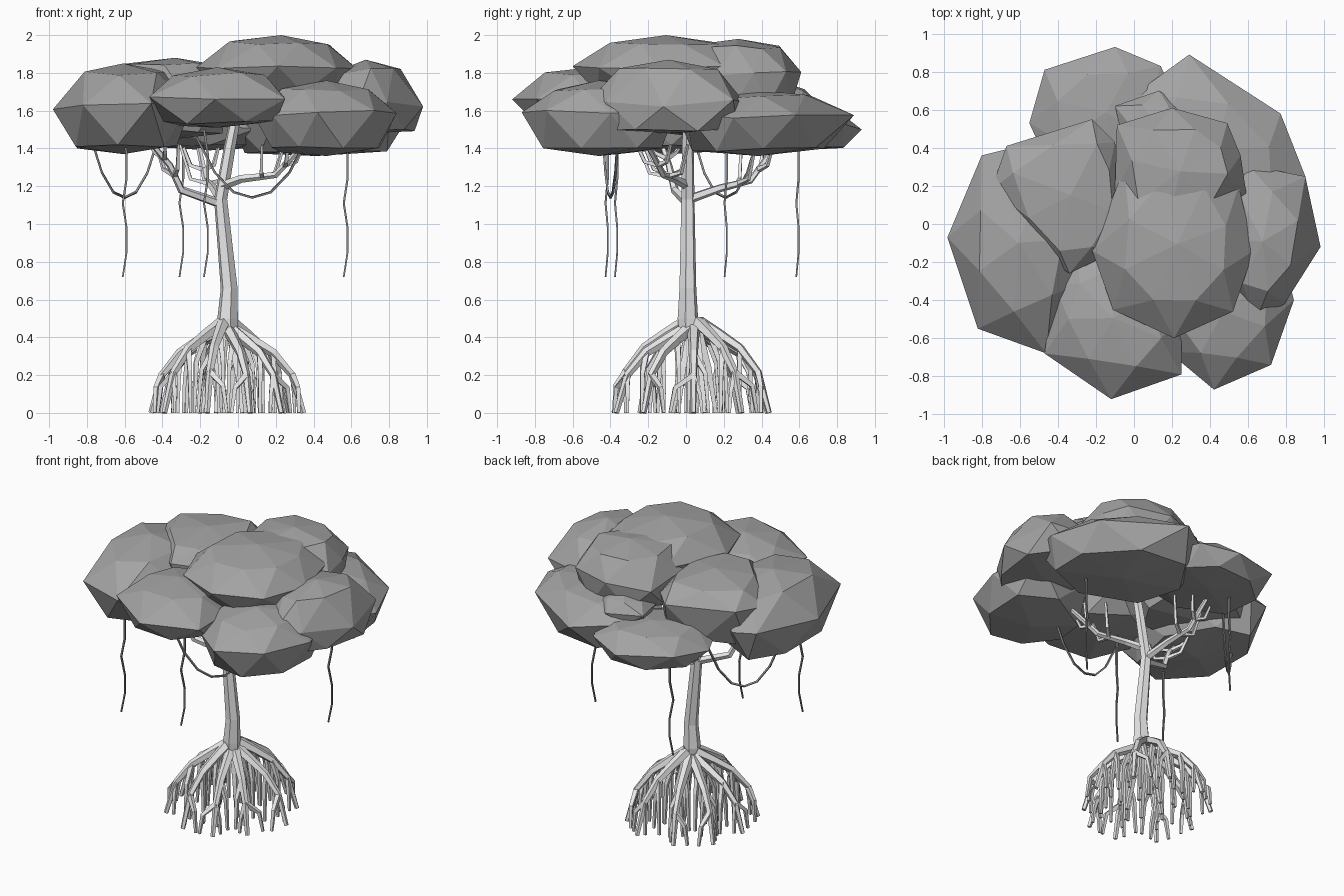
import bpy, bmesh, math, random
from mathutils import Vector, Matrix

random.seed(4)
cube = bpy.data.objects.get("Cube")
if cube:
    bpy.data.objects.remove(cube, do_unlink=True)


def material(name, v):
    m = bpy.data.materials.new(name)
    m.use_nodes = True
    m.diffuse_color = (v, v, v, 1)
    m.node_tree.nodes["Principled BSDF"].inputs["Base Color"].default_value = (v, v, v, 1)
    return m


BARK = material("pale bark grey", 0.82)
LEAF = material("leaf grey", 0.37)
VINE = material("vine grey", 0.27)


def finish(name, bm, mat):
    bmesh.ops.recalc_face_normals(bm, faces=bm.faces[:])
    mesh = bpy.data.meshes.new(name)
    bm.to_mesh(mesh)
    bm.free()
    mesh.materials.append(mat)
    obj = bpy.data.objects.new(name, mesh)
    bpy.context.scene.collection.objects.link(obj)


def tube(bm, points, radii, sides=5):
    """Tapered faceted tube along a path."""
    pts = [Vector(p) for p in points]
    last = len(pts) - 1
    tangents = [(pts[min(i + 1, last)] - pts[max(i - 1, 0)]).normalized() for i in range(last + 1)]
    side = tangents[0].orthogonal().normalized()
    rings = []
    for i, (p, t) in enumerate(zip(pts, tangents)):
        if i:
            side = tangents[i - 1].rotation_difference(t) @ side
        r = radii[0] + (radii[1] - radii[0]) * i / last if len(radii) == 2 else radii[i]
        rings.append([bm.verts.new(p + Matrix.Rotation(math.tau * k / sides, 3, t) @ side * r)
                      for k in range(sides)])
    for a, b in zip(rings, rings[1:]):
        for k in range(sides):
            n = (k + 1) % sides
            bm.faces.new((a[k], a[n], b[n], b[k]))
    bm.faces.new(rings[0][::-1])
    bm.faces.new(rings[-1])


def clump(name, low, mid, high, outline, belly=0.86, crown=0.7):
    """Faceted leaf clump: widest outline at mid height, offset rings above and below."""
    bm = bmesh.new()
    pts = [Vector(p).to_3d() for p in outline]
    n = len(pts)
    centre = sum(pts, Vector()) / n
    rim = [bm.verts.new((p.x, p.y, mid + random.uniform(-0.02, 0.02))) for p in pts]
    for tip, scale, level in ((high, crown, 0.74), (low, belly, 0.86)):
        ring = []
        for k in range(n):
            p = centre.lerp((pts[k] + pts[(k + 1) % n]) / 2, scale)
            p.z = mid + (tip - mid) * (level + random.uniform(-0.08, 0.08))
            ring.append(bm.verts.new(p))
        pole = bm.verts.new((centre.x, centre.y, tip))
        for k in range(n):
            j = (k + 1) % n
            bm.faces.new((rim[k], rim[j], ring[k]))
            bm.faces.new((ring[k], rim[j], ring[j]))
            bm.faces.new((ring[k], ring[j], pole))
    finish(name, bm, LEAF)


# Overlapping leaf clumps
clump("leaf_top_front", 1.68, 1.84, 2.0,
      [(-.22, -.14), (-.11, -.45), (.21, -.6), (.52, -.46), (.63, -.14), (.55, .2), (.3, .45), (-.05, .3)])
clump("leaf_top_back", 1.6, 1.8, 1.98,
      [(-.1, .18), (-.09, .52), (.2, .61), (.49, .53), (.56, .36), (.59, .16), (.3, -.1), (0, -.05)], 0.95, 0.75)
clump("leaf_upper_right", 1.45, 1.75, 1.88,
      [(-.75, .18), (-.67, .41), (-.22, .55), (-.1, .43), (-.06, .2), (-.05, -.12), (-.34, -.26), (-.47, -.17)],
      0.9, 0.8)
clump("leaf_right", 1.37, 1.62, 1.85,
      [(-.98, -.07), (-.8, .36), (-.64, .4), (-.3, .15), (-.25, -.3), (-.46, -.68), (-.82, -.55)])
clump("leaf_front", 1.51, 1.68, 1.83,
      [(-.42, -.32), (-.47, -.68), (-.12, -.92), (.25, -.79), (.25, -.5), (.05, -.1), (-.3, -.15)])
clump("leaf_front_left", 1.36, 1.59, 1.76,
      [(.18, -.67), (.42, -.87), (.72, -.74), (.84, -.4), (.75, -.05), (.3, -.1), (.08, -.4)])
clump("leaf_left", 1.48, 1.64, 1.87,
      [(.98, -.12), (.9, .25), (.6, .31), (.42, .15), (.4, -.3), (.64, -.51), (.79, -.42)], 0.98)
clump("leaf_back_left", 1.36, 1.57, 1.71,
      [(.29, .89), (.77, .58), (.9, .25), (.8, 0), (.2, -.05), (-.05, .35), (0, .68)])
clump("leaf_back_right", 1.39, 1.52, 1.63,
      [(-.1, .93), (-.47, .81), (-.55, .53), (-.4, .2), (.1, .2), (.25, .6), (.14, .83)])
clump("leaf_back_small", 1.55, 1.64, 1.74,
      [(-.1, .62), (.13, .7), (.3, .6), (.25, .4), (-.05, .4)])

# Bent trunk
bm = bmesh.new()
tube(bm, [(-0.05, 0.01, 0.38), (-0.055, 0.01, 0.5), (-0.047, 0.01, 0.66),
          (-0.092, 0.01, 1.13), (-0.045, 0.01, 1.4), (0.01, 0.01, 1.68)],
     [0.045, 0.056, 0.046, 0.036, 0.032, 0.026], 6)
finish("trunk", bm, BARK)

# Main branches with short forked twigs
bm = bmesh.new()
branches = [
    [(-0.09, 0.01, 1.13), (-0.13, 0.18, 1.19), (-0.17, 0.34, 1.23), (-0.21, 0.48, 1.42)],
    [(-0.09, 0.01, 1.20), (0.02, -0.06, 1.24), (0.20, -0.12, 1.26), (0.36, -0.21, 1.43)],
    [(-0.10, 0.01, 1.11), (-0.30, -0.06, 1.18), (-0.36, -0.09, 1.31), (-0.46, -0.13, 1.43)],
]
for path in branches:
    tube(bm, path, [0.026, 0.014])
    knee, bend, tip = (Vector(p) for p in path[1:])
    out = (tip - knee).normalized()
    across = Vector((-out.y, out.x, 0)).normalized()
    for s in (-1, 1):
        for start, reach in ((knee.lerp(bend, 0.6), 0.13), (bend.lerp(tip, 0.3), 0.09)):
            elbow = start + across * s * reach * 0.7 + out * 0.04
            end = elbow + across * s * reach * 0.4 + out * 0.03
            end.z = 1.42
            tube(bm, [start, elbow, end], [0.017, 0.009], 4)
finish("branches", bm, BARK)

# Arching stilt roots with drop legs, spread slightly wider front to back
centre = Vector((-0.065, 0.04, 0))
profile = [(0.03, 0.49), (0.13, 0.43), (0.25, 0.35), (0.35, 0.22), (0.41, 0.0)]
bm = bmesh.new()
count = 10
for i in range(count):
    ang = math.tau * (i + random.uniform(-0.12, 0.12)) / count
    grow = random.uniform(0.92, 1.01)
    lift = random.uniform(0.9, 1.0)

    def at(r, z, turn=0.0):
        return centre + Vector((math.cos(ang + turn) * r * grow, math.sin(ang + turn) * r * grow * 1.1, z * lift))

    tube(bm, [at(r, z) for r, z in profile], [0.036, 0.015])
    for k, (r, z) in enumerate(profile[1:4]):
        # side root forking away, then dropping to the ground
        turn = (1 if (i + k) % 2 else -1) * random.uniform(0.15, 0.3)
        tube(bm, [at(r, z), at(r + 0.04, z * 0.66, turn * 0.8), at(r + 0.05, 0, turn)],
             [0.021, 0.011], 4)
        # straight leg
        if k:
            tube(bm, [at(r, z), at(r + 0.01, z * 0.5, -turn * 0.3), at(r + 0.015, 0, -turn * 0.4)],
                 [0.018, 0.01], 4)
# Steep inner roots below the trunk
for i in range(5):
    a = math.tau * (i + 0.4) / 5
    d = Vector((math.cos(a), math.sin(a), 0))
    tube(bm, [centre + d * r + Vector((0, 0, z)) for r, z in ((0.02, 0.46), (0.08, 0.24), (0.12, 0))],
         [0.03, 0.014], 4)
finish("stilt_roots", bm, BARK)

# Hanging vines
bm = bmesh.new()
for x, y in ((-0.60, -0.42), (-0.30, 0.59), (-0.17, -0.37), (0.57, 0.21)):
    path = []
    for k in range(7):
        wob = 0.01 * (-1 if k % 3 == 0 else 1)
        path.append((x + wob, y + wob * 0.6, 1.50 - k * 0.13))
    tube(bm, path, [0.009, 0.006], 4)
finish("hanging_vines", bm, VINE)

# Looped vines slung under the leaves
bm = bmesh.new()
for a, b in (((-0.78, 0.04), (-0.42, 0.38)), ((-0.22, -0.44), (0.37, -0.36))):
    path = []
    for k in range(7):
        t = k / 6
        drop = 1.14 + 0.32 * abs(2 * t - 1) ** 2.2
        path.append((a[0] + (b[0] - a[0]) * t, a[1] + (b[1] - a[1]) * t, drop))
    tube(bm, path, [0.008, 0.008], 4)
finish("looped_vines", bm, VINE)
